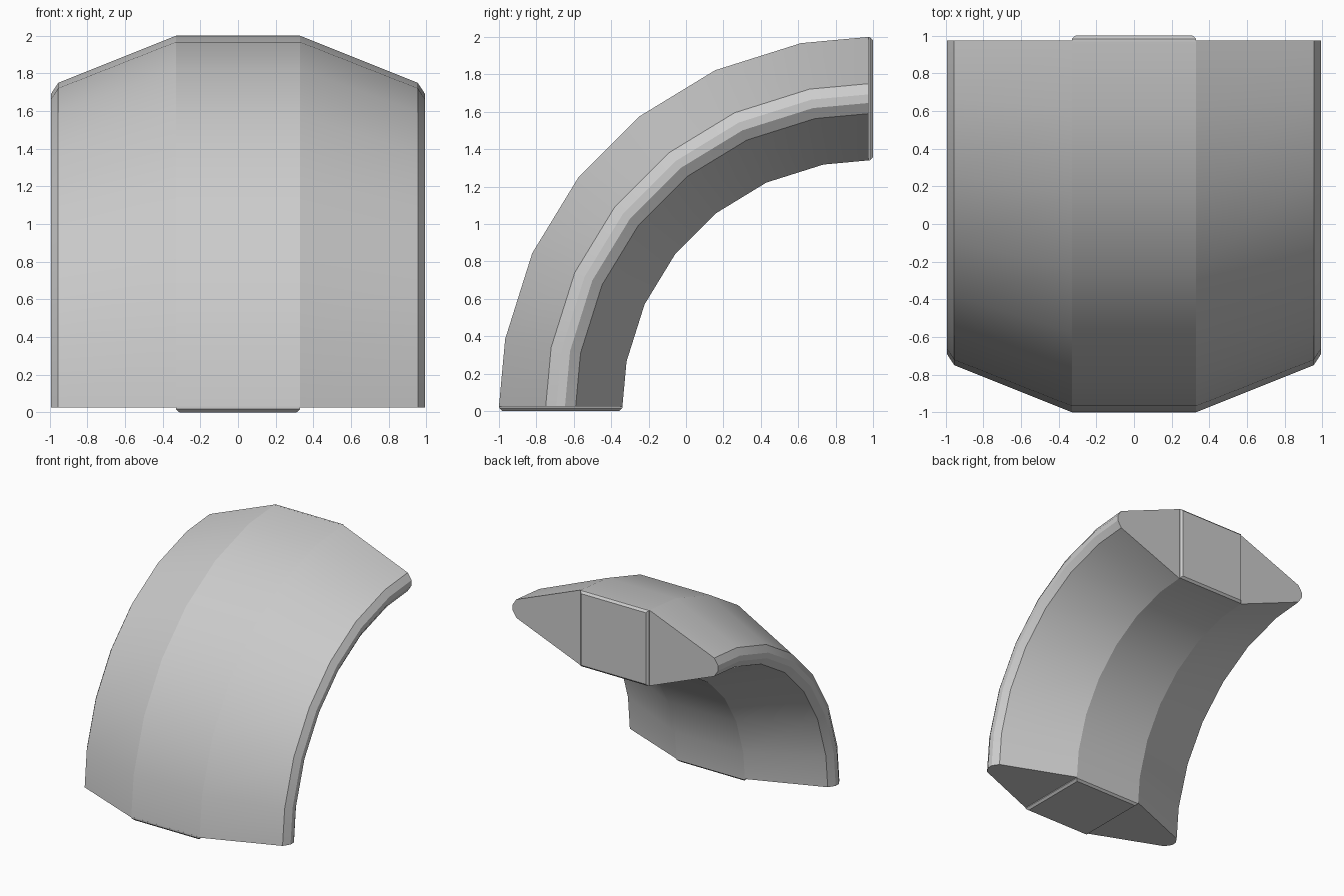
import bpy, bmesh, math

if "Cube" in bpy.data.objects:
    bpy.data.objects.remove(bpy.data.objects["Cube"])

CY, CZ = 0.975, 0.025          # centre of the bend
ANGLES = [0, 10.5, 24.5, 38.2, 51.8, 65.5, 79.5, 90]

grey = bpy.data.materials.new("plain grey")
grey.diffuse_color = (0.6, 0.6, 0.6, 1)
grey.use_nodes = True
grey.node_tree.nodes["Principled BSDF"].inputs["Base Color"].default_value = grey.diffuse_color


def place(x, r, deg, out=0.0):
    """Point at radius r on the bend, pushed out along the tangent."""
    a = math.radians(deg)
    return (x,
            CY - r * math.cos(a) + out * math.sin(a),
            CZ + r * math.sin(a) + out * math.cos(a))


def loft(name, rings):
    bm = bmesh.new()
    vs = [[bm.verts.new(p) for p in ring] for ring in rings]
    n = len(vs[0])
    for a, b in zip(vs, vs[1:]):
        for i in range(n):
            j = (i + 1) % n
            bm.faces.new((a[i], a[j], b[j], b[i]))
    bm.faces.new(vs[0])
    bm.faces.new(vs[-1])
    bmesh.ops.recalc_face_normals(bm, faces=bm.faces)
    me = bpy.data.meshes.new(name)
    bm.to_mesh(me)
    bm.free()
    me.materials.append(grey)
    ob = bpy.data.objects.new(name, me)
    bpy.context.collection.objects.link(ob)
    return ob


# Curved body: lens-like section swept through a quarter turn
half = [(0.33, 1.975), (0.955, 1.725), (0.992, 1.668),
        (0.992, 1.622), (0.955, 1.565), (0.33, 1.315)]
section = half + [(-x, r) for x, r in reversed(half)]
body = loft("curved_body", [[place(x, r, a) for x, r in section] for a in ANGLES])
bpy.context.view_layer.objects.active = body
body.select_set(True)
bpy.ops.object.shade_smooth_by_angle(angle=math.radians(18))


# Raised chamfered plates on both ends
def plate_ring(deg, inset, out):
    w, hi, lo = 0.33 - inset, 1.975 - inset, 1.315 + inset
    return [place(x, r, deg, out) for x, r in ((w, hi), (w, lo), (-w, lo), (-w, hi))]


for name, deg, sign in (("bottom_plate", 0, -1), ("back_plate", 90, 1)):
    loft(name, [plate_ring(deg, i, sign * o)
                for i, o in ((0, -0.005), (0, 0.008), (0.018, 0.025))])
